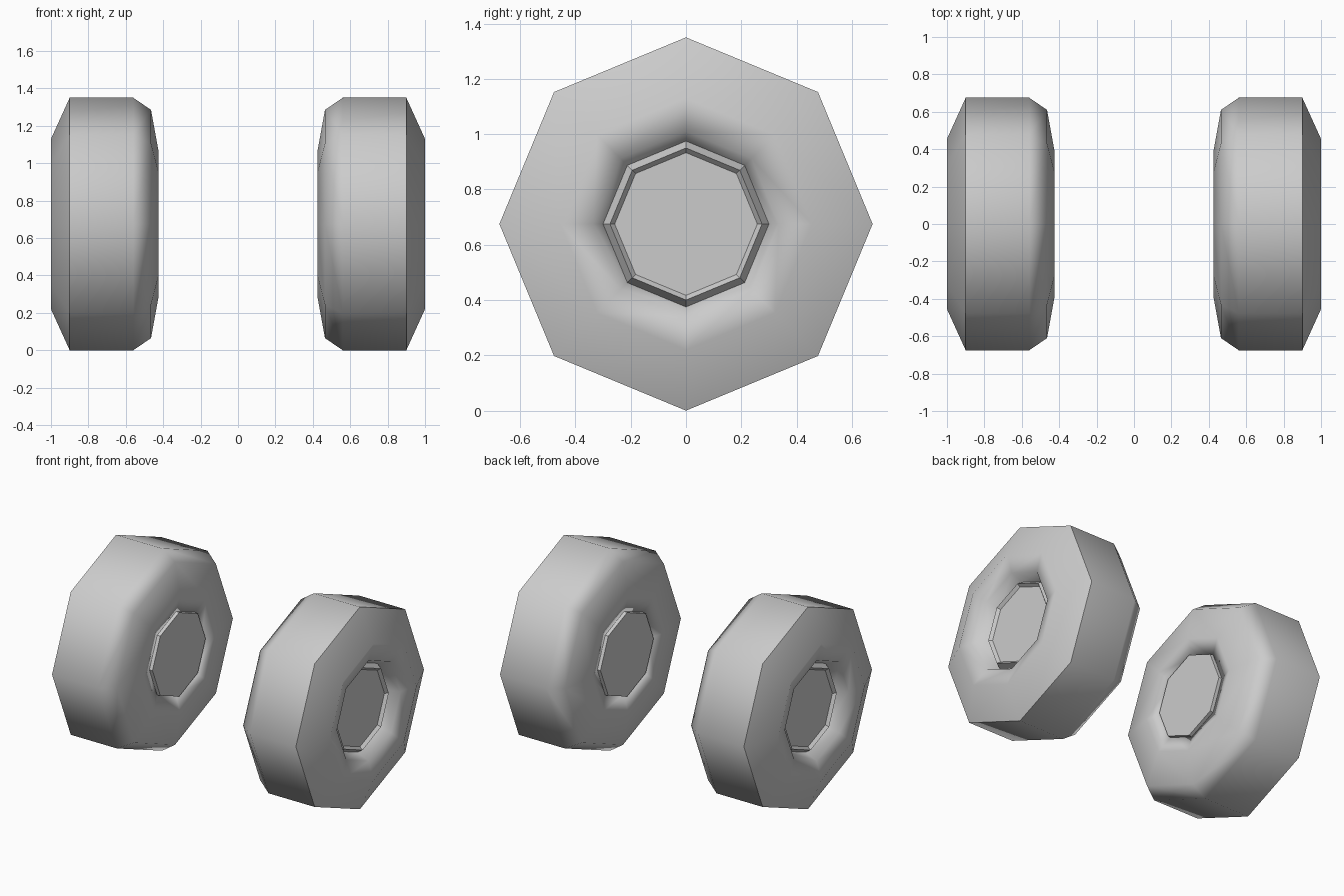
import bpy, bmesh, math

if "Cube" in bpy.data.objects:
    bpy.data.objects.remove(bpy.data.objects["Cube"])

RADIUS = 0.675
SIDES = 8


def ring_solid(name, profile, caps, smooth, sharp_ring=None):
    """Revolve (x, radius) points around the axle and mirror to the other side."""
    bm = bmesh.new()
    rings = []
    for x, r in profile:
        rings.append([bm.verts.new((x, r * math.cos(2 * math.pi * i / SIDES),
                                    RADIUS + r * math.sin(2 * math.pi * i / SIDES)))
                      for i in range(SIDES)])
    for a, b in zip(rings, rings[1:]):
        for i in range(SIDES):
            j = (i + 1) % SIDES
            bm.faces.new((a[i], a[j], b[j], b[i]))
    if caps:
        bm.faces.new(rings[0][::-1])
        bm.faces.new(rings[-1])
    else:
        # closed tyre section: join last ring back to the first
        a, b = rings[-1], rings[0]
        for i in range(SIDES):
            j = (i + 1) % SIDES
            bm.faces.new((a[i], a[j], b[j], b[i]))
    bmesh.ops.recalc_face_normals(bm, faces=bm.faces)
    for f in bm.faces:
        f.smooth = smooth
    if sharp_ring is not None:
        ring = set(rings[sharp_ring])
        for e in bm.edges:
            if all(v in ring for v in e.verts):
                e.smooth = False
    me = bpy.data.meshes.new(name)
    bm.to_mesh(me)
    bm.free()
    ob = bpy.data.objects.new(name, me)
    bpy.context.collection.objects.link(ob)
    mirror = ob.modifiers.new("other_side", 'MIRROR')
    mirror.use_axis = (True, False, False)
    mirror.use_mirror_merge = False
    if smooth:
        weighted = ob.modifiers.new("weighted_normals", 'WEIGHTED_NORMAL')
        weighted.keep_sharp = True
    return ob


# Tyres: rounded inner shoulder, crisp outer tread edge, dished outer face
ring_solid("tyres", [(0.46, 0.27), (0.425, 0.39), (0.465, 0.61), (0.56, RADIUS),
                     (0.90, RADIUS), (1.00, 0.455), (0.965, 0.335), (0.88, 0.30),
                     (0.87, 0.27)],
           caps=False, smooth=True, sharp_ring=4)

# Hubs: plain inner cap, raised rim around a slightly sunken outer cap
ring_solid("hubs", [(0.435, 0.28), (0.47, 0.285), (0.88, 0.30),
                    (0.92, 0.275), (0.90, 0.258)],
           caps=True, smooth=False)
